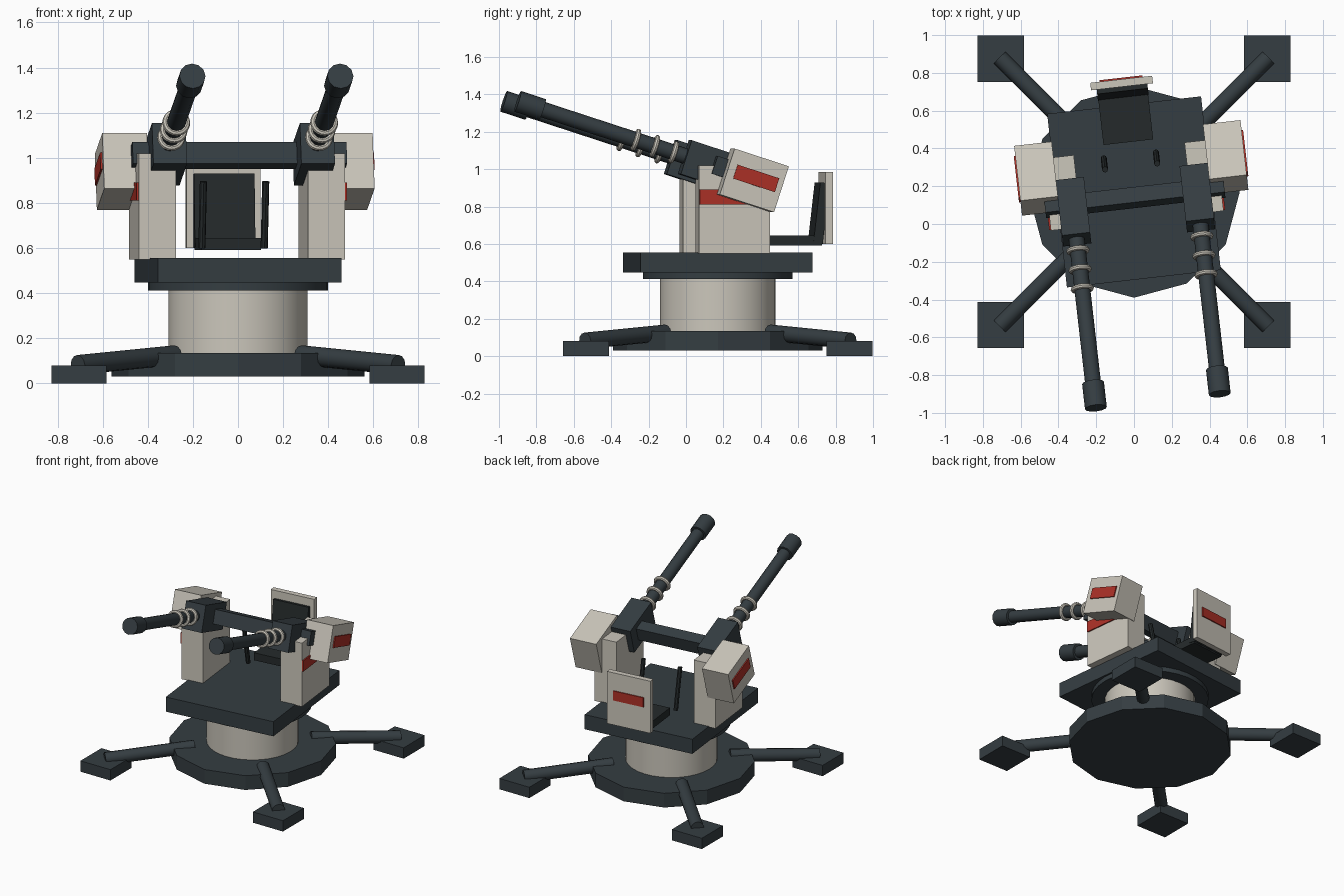
import bpy, bmesh
from math import radians
from mathutils import Matrix, Vector

if "Cube" in bpy.data.objects:
    bpy.data.objects.remove(bpy.data.objects["Cube"])


def material(name, rgb):
    m = bpy.data.materials.new(name)
    m.diffuse_color = (*rgb, 1)
    m.use_nodes = True
    m.node_tree.nodes["Principled BSDF"].inputs["Base Color"].default_value = m.diffuse_color
    return m


DARK = material("dark_metal", (0.035, 0.047, 0.054))
BLACK = material("seat_black", (0.018, 0.023, 0.024))
PALE = material("pale_paint", (0.60, 0.57, 0.50))
RED = material("red_marking", (0.42, 0.03, 0.02))

# Frames: fixed base, yawed turret, pitched guns
BASE = Matrix.Translation((0, 0.17, 0))
TURRET = BASE @ Matrix.Rotation(radians(6.5), 4, 'Z')
GUNS = TURRET @ Matrix.Translation((0, -0.03, 1.01)) @ Matrix.Rotation(radians(-18), 4, 'X')


def finish(name, bm, mat, matrix, smooth=False):
    me = bpy.data.meshes.new(name)
    bmesh.ops.recalc_face_normals(bm, faces=bm.faces)
    bm.to_mesh(me)
    bm.free()
    me.materials.append(mat)
    ob = bpy.data.objects.new(name, me)
    ob.matrix_world = matrix
    bpy.context.collection.objects.link(ob)
    if smooth:
        bpy.ops.object.select_all(action='DESELECT')
        ob.select_set(True)
        bpy.context.view_layer.objects.active = ob
        bpy.ops.object.shade_smooth_by_angle(angle=radians(35))
    return ob


def box(name, size, loc, mat, frame, tilt=0):
    bm = bmesh.new()
    bmesh.ops.create_cube(bm, size=1)
    bmesh.ops.scale(bm, vec=size, verts=bm.verts)
    m = frame @ Matrix.Translation(loc) @ Matrix.Rotation(radians(tilt), 4, 'X')
    return finish(name, bm, mat, m)


def tube(name, a, b, r, mat, frame, sides=16, smooth=True):
    a, b = Vector(a), Vector(b)
    bm = bmesh.new()
    bmesh.ops.create_cone(bm, cap_ends=True, segments=sides, radius1=r, radius2=r,
                          depth=(b - a).length)
    rot = (b - a).to_track_quat('Z', 'Y').to_matrix().to_4x4()
    return finish(name, bm, mat, frame @ Matrix.Translation((a + b) / 2) @ rot, smooth)


def ring(name, y, major, minor, mat, frame, x):
    # small circle spun round the barrel axis
    bm = bmesh.new()
    bmesh.ops.create_circle(bm, segments=8, radius=minor)
    bmesh.ops.translate(bm, vec=(major, 0, 0), verts=bm.verts)
    bmesh.ops.spin(bm, geom=bm.verts[:] + bm.edges[:], cent=(0, 0, 0), axis=(0, 1, 0),
                   dvec=(0, 0, 0), angle=radians(360), steps=20)
    # rotate the profile plane so the tube wraps the y axis
    bmesh.ops.remove_doubles(bm, verts=bm.verts, dist=1e-4)
    return finish(name, bm, mat, frame @ Matrix.Translation((x, y, 0)), True)


# Base plate, column and bearing
tube("base_plate", (0, 0, 0.03), (0, 0, 0.135), 0.56, DARK, BASE, 12, False)
tube("column", (0, 0, 0.13), (0, 0, 0.415), 0.308, PALE, BASE, 32)
tube("bearing_ring", (0, 0, 0.412), (0, 0, 0.46), 0.40, DARK, BASE, 32)

# Four outrigger legs with square feet
for sx in (-1, 1):
    for sy in (-1, 1):
        tube("outrigger_leg", (sx * 0.28, sy * 0.28, 0.125), (sx * 0.71, sy * 0.71, 0.082),
             0.044, DARK, BASE, 12)
        box("outrigger_foot", (0.245, 0.245, 0.08), (sx * 0.705, sy * 0.705, 0.04), DARK, BASE)

# Rotating deck
box("deck", (0.82, 0.925, 0.108), (0, 0, 0.501), DARK, TURRET)

# Seat
box("seat_pan", (0.265, 0.28, 0.055), (0, 0.405, 0.618), BLACK, TURRET)
box("seat_pad", (0.27, 0.05, 0.325), (0, 0.543, 0.765), BLACK, TURRET, -6.5)
box("seat_back_plate", (0.33, 0.04, 0.385), (0, 0.58, 0.793), PALE, TURRET)
box("seat_back_marking", (0.23, 0.012, 0.07), (0, 0.602, 0.82), RED, TURRET)

# Cross beam carrying both guns
box("cross_beam", (0.955, 0.085, 0.10), (0, 0, 0), DARK, GUNS)

for s in (-1, 1):
    # Support pillar and control lever
    box("pillar", (0.165, 0.383, 0.47), (s * 0.3775, 0.038, 0.785), PALE, TURRET)
    box("pillar_marking", (0.012, 0.36, 0.08), (s * 0.463, 0.03, 0.85), RED, TURRET)
    tube("control_lever", (s * 0.139, 0.195, 0.60), (s * 0.139, 0.135, 0.895), 0.016,
         BLACK, TURRET, 8)
    # Gun receiver, barrel, muzzle and cooling rings
    x = s * 0.33
    box("receiver", (0.15, 0.31, 0.19), (x, -0.038, -0.006), DARK, GUNS)
    tube("barrel", (x, -0.15, 0), (x, -1.05, 0), 0.042, DARK, GUNS, 12)
    tube("muzzle", (x, -1.0, 0), (x, -1.14, 0), 0.058, DARK, GUNS, 12)
    for y in (-0.258, -0.365, -0.472):
        ring("barrel_ring", y, 0.048, 0.014, PALE, GUNS, x)
    # Ammunition box
    box("ammo_box", (0.20, 0.307, 0.258), (s * 0.503, 0.172, -0.018), PALE, GUNS)
    box("ammo_box_marking", (0.012, 0.235, 0.078), (s * 0.605, 0.178, -0.005), RED, GUNS)
